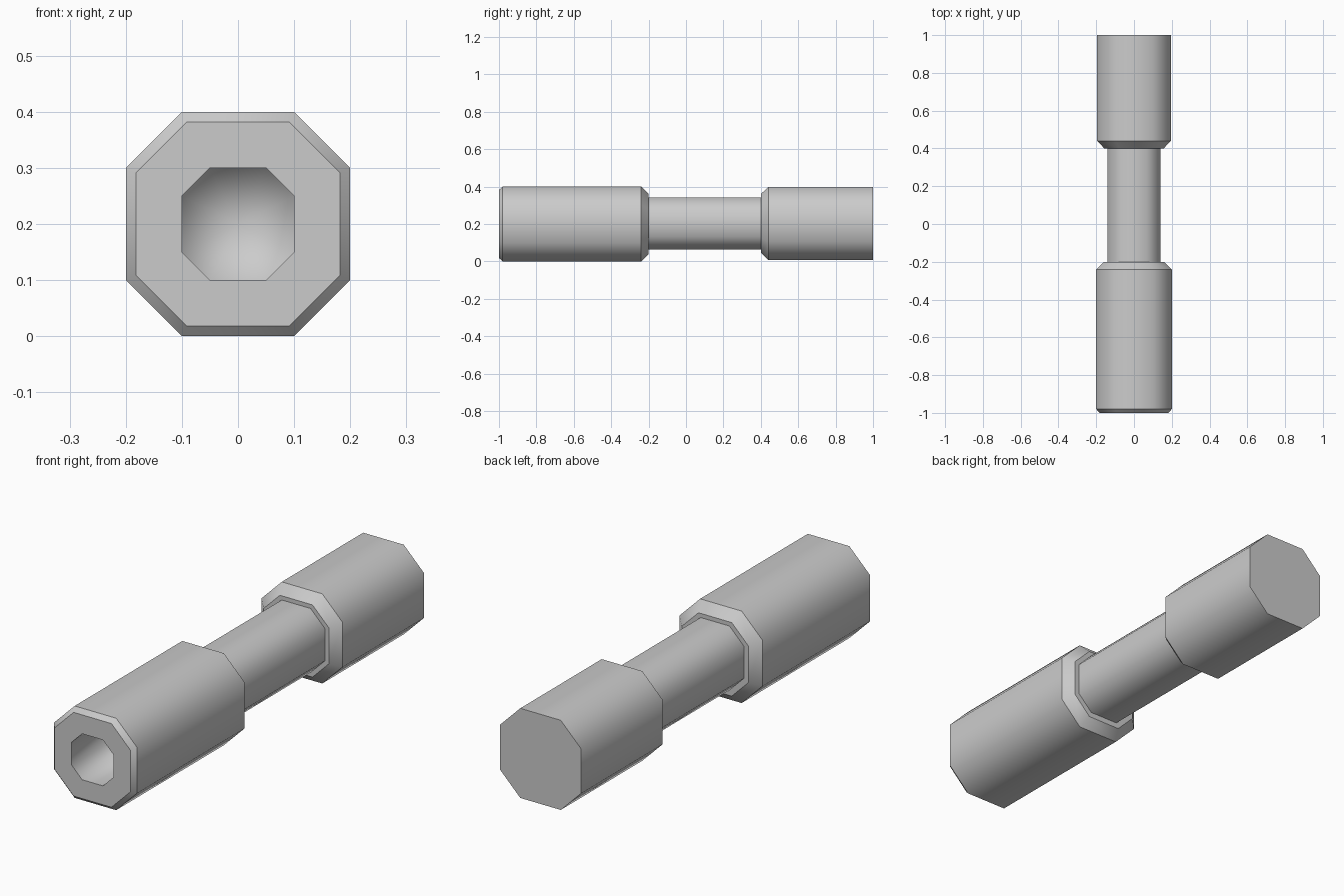
import bpy, bmesh

cube = bpy.data.objects.get("Cube")
if cube:
    bpy.data.objects.remove(cube, do_unlink=True)

# Single grey finish
grey = bpy.data.materials.new("grey")
grey.use_nodes = True
colour = (0.6, 0.6, 0.6, 1)
grey.diffuse_color = colour
grey.node_tree.nodes["Principled BSDF"].inputs["Base Color"].default_value = colour

# Unit octagon with flat top, its short sides on the diagonals
OCTAGON = [(1, .5), (.5, 1), (-.5, 1), (-1, .5), (-1, -.5), (-.5, -1), (.5, -1), (1, -.5)]


def octagonal_part(name, profile, centre_z=0.2, soft_start=False):
    """Loft octagons along y from (y, half width) pairs and close both ends."""
    bm = bmesh.new()
    rings = [[bm.verts.new((x * r, y, z * r)) for x, z in OCTAGON] for y, r in profile]
    for a, b in zip(rings, rings[1:]):
        for i in range(8):
            j = (i + 1) % 8
            bm.faces.new((a[i], a[j], b[j], b[i]))
    # End caps as fans around a middle point
    for ring, (y, r) in ((rings[0], profile[0]), (rings[-1], profile[-1])):
        middle = bm.verts.new((0, y, 0))
        for i in range(8):
            bm.faces.new((ring[i], ring[(i + 1) % 8], middle))
    bmesh.ops.recalc_face_normals(bm, faces=bm.faces)
    for f in bm.faces:
        f.smooth = True
    # Crisp rims, rounded shading around the length
    for k, ring in enumerate(rings):
        if k == 0 and soft_start:
            continue
        for i in range(8):
            bm.edges.get((ring[i], ring[(i + 1) % 8])).smooth = False
    mesh = bpy.data.meshes.new(name)
    bm.to_mesh(mesh)
    bm.free()
    mesh.materials.append(grey)
    obj = bpy.data.objects.new(name, mesh)
    obj.location.z = centre_z
    bpy.context.collection.objects.link(obj)
    return obj


# Front barrel: bore floor, bore mouth, chamfers at both ends
octagonal_part("front_barrel", [(-0.5, 0.1), (-1, 0.1), (-1, 0.182), (-0.98, 0.2),
                                (-0.24, 0.2), (-0.2, 0.16)], soft_start=True)
# Narrow connecting shaft
octagonal_part("shaft", [(-0.22, 0.139), (0.42, 0.139)], 0.203)
# Rear barrel with a chamfered shoulder
octagonal_part("rear_barrel", [(0.4, 0.157), (0.44, 0.195), (1, 0.195)], 0.203)
